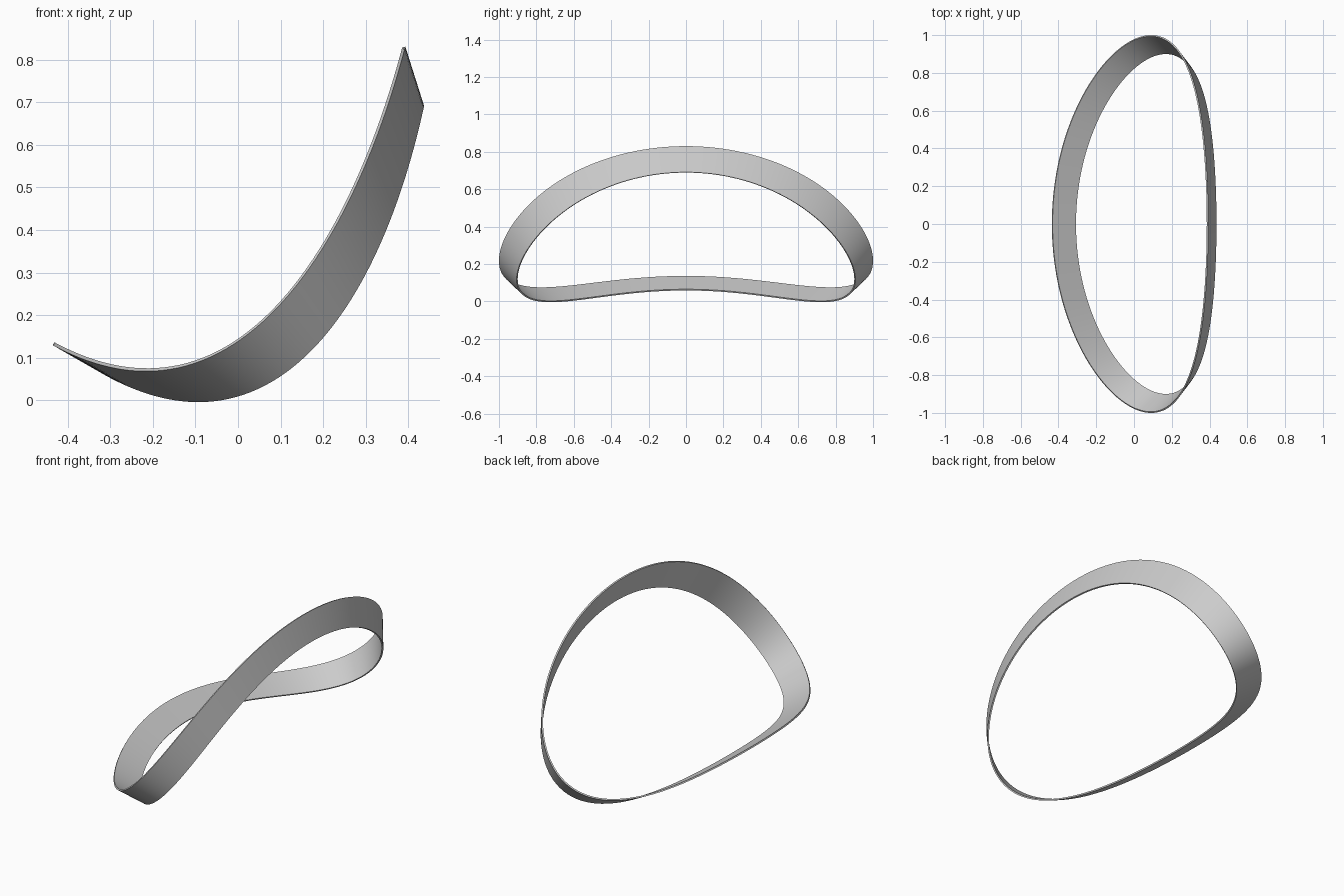
import bpy
import bmesh
from math import cos, sin, pi, radians

if "Cube" in bpy.data.objects:
    bpy.data.objects.remove(bpy.data.objects["Cube"])

SEGMENTS = 160
ROWS = 4
THICKNESS = 0.008


def wave(coeffs, t):
    """Sum of cosines, symmetric front to back."""
    return sum(c * cos(k * t) for k, c in enumerate(coeffs))


def rim(t, half_width, x_wave, z_wave):
    return (wave(x_wave, t), half_width * sin(t), wave(z_wave, t))


# Ruled strip between an upper and a lower closed rim
bm = bmesh.new()
rings = []
for i in range(SEGMENTS):
    t = 2 * pi * i / SEGMENTS
    upper = rim(t, 0.997, (0.034, 0.411, -0.056), (0.350, 0.369, 0.131, -0.021))
    lower = rim(t, 0.903, (0.116, 0.371, -0.054), (0.247, 0.329, 0.129, -0.015))
    rings.append([bm.verts.new([a + (b - a) * r / ROWS for a, b in zip(upper, lower)])
                  for r in range(ROWS + 1)])
for i, ring in enumerate(rings):
    following = rings[(i + 1) % SEGMENTS]
    for r in range(ROWS):
        bm.faces.new((ring[r], ring[r + 1], following[r + 1], following[r]))
bmesh.ops.recalc_face_normals(bm, faces=bm.faces)
mesh = bpy.data.meshes.new("curved_band")
bm.to_mesh(mesh)
bm.free()
band = bpy.data.objects.new("curved_band", mesh)
bpy.context.collection.objects.link(band)

# Plain grey material
grey = bpy.data.materials.new("light_grey")
grey.use_nodes = True
colour = (0.6, 0.6, 0.6, 1)
grey.diffuse_color = colour
grey.node_tree.nodes["Principled BSDF"].inputs["Base Color"].default_value = colour
mesh.materials.append(grey)

# Thin sheet thickness with crisp rims
solid = band.modifiers.new("thickness", "SOLIDIFY")
solid.thickness = THICKNESS
solid.offset = 0
bpy.ops.object.select_all(action="DESELECT")
band.select_set(True)
bpy.context.view_layer.objects.active = band
bpy.ops.object.modifier_apply(modifier=solid.name)
bpy.ops.object.shade_smooth_by_angle(angle=radians(40))
